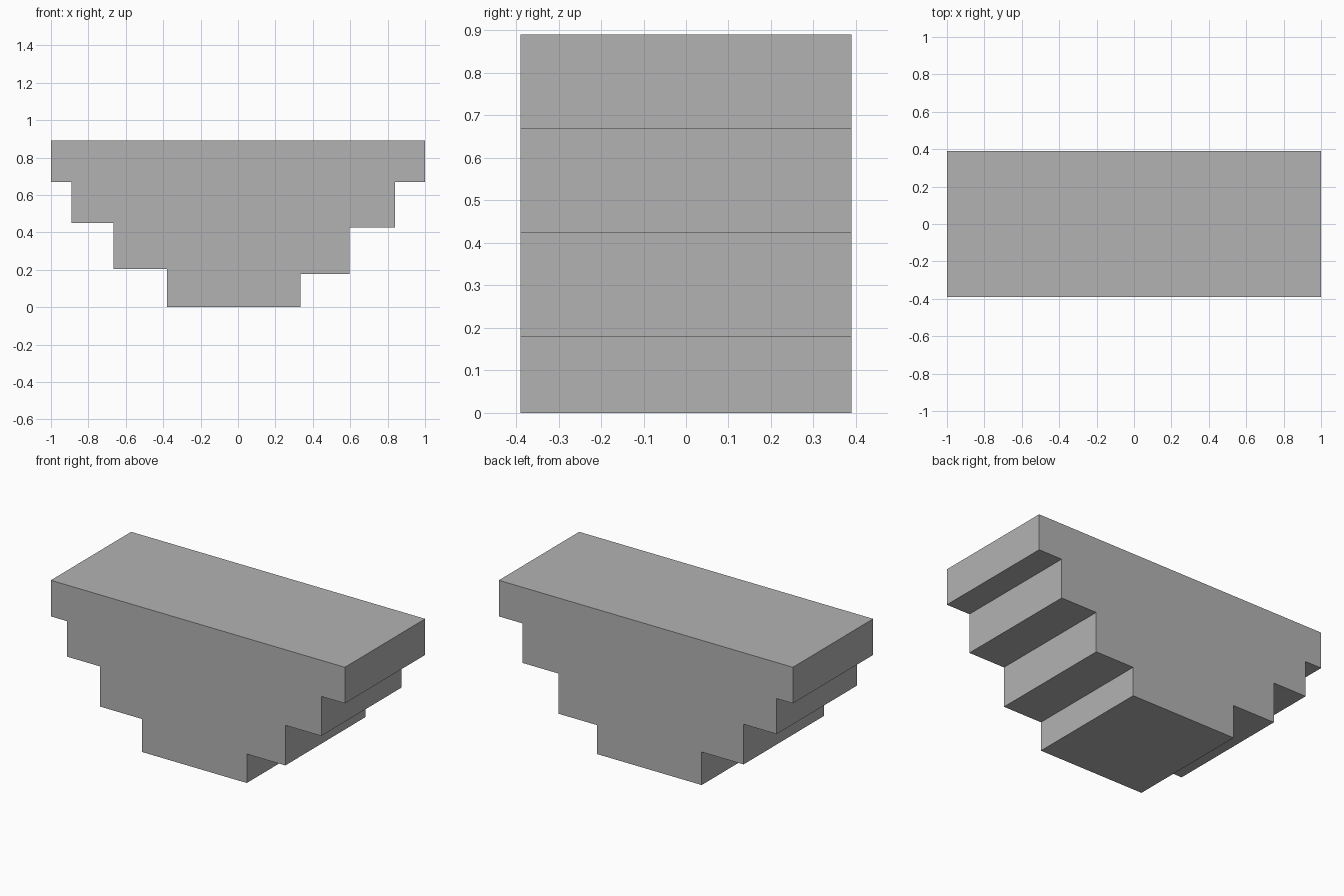
import bpy
import bmesh

cube = bpy.data.objects.get("Cube")
if cube:
    bpy.data.objects.remove(cube, do_unlink=True)

HALF_DEPTH = 0.39

# Plain grey material
grey = bpy.data.materials.new("plain_grey")
grey.use_nodes = True
colour = (0.45, 0.45, 0.45, 1)
grey.diffuse_color = colour
grey.node_tree.nodes["Principled BSDF"].inputs["Base Color"].default_value = colour

# Stepped outline, uneven on the two sides: (x, z)
left_steps = [(0.333, 0), (0.333, 0.178), (0.595, 0.178), (0.595, 0.425),
              (0.84, 0.425), (0.84, 0.668), (1, 0.668), (1, 0.89)]
right_steps = [(-1, 0.89), (-1, 0.668), (-0.89, 0.668), (-0.89, 0.45),
               (-0.665, 0.45), (-0.665, 0.203), (-0.38, 0.203), (-0.38, 0)]

# Extrude the outline from front to back
bm = bmesh.new()
profile = bm.faces.new([bm.verts.new((x, -HALF_DEPTH, z))
                        for x, z in left_steps + right_steps])
extruded = bmesh.ops.extrude_face_region(bm, geom=[profile])["geom"]
bmesh.ops.translate(bm, vec=(0, 2 * HALF_DEPTH, 0),
                    verts=[g for g in extruded if isinstance(g, bmesh.types.BMVert)])
bmesh.ops.recalc_face_normals(bm, faces=bm.faces)

mesh = bpy.data.meshes.new("stepped_block")
bm.to_mesh(mesh)
bm.free()
mesh.materials.append(grey)
block = bpy.data.objects.new("stepped_block", mesh)
bpy.context.collection.objects.link(block)
